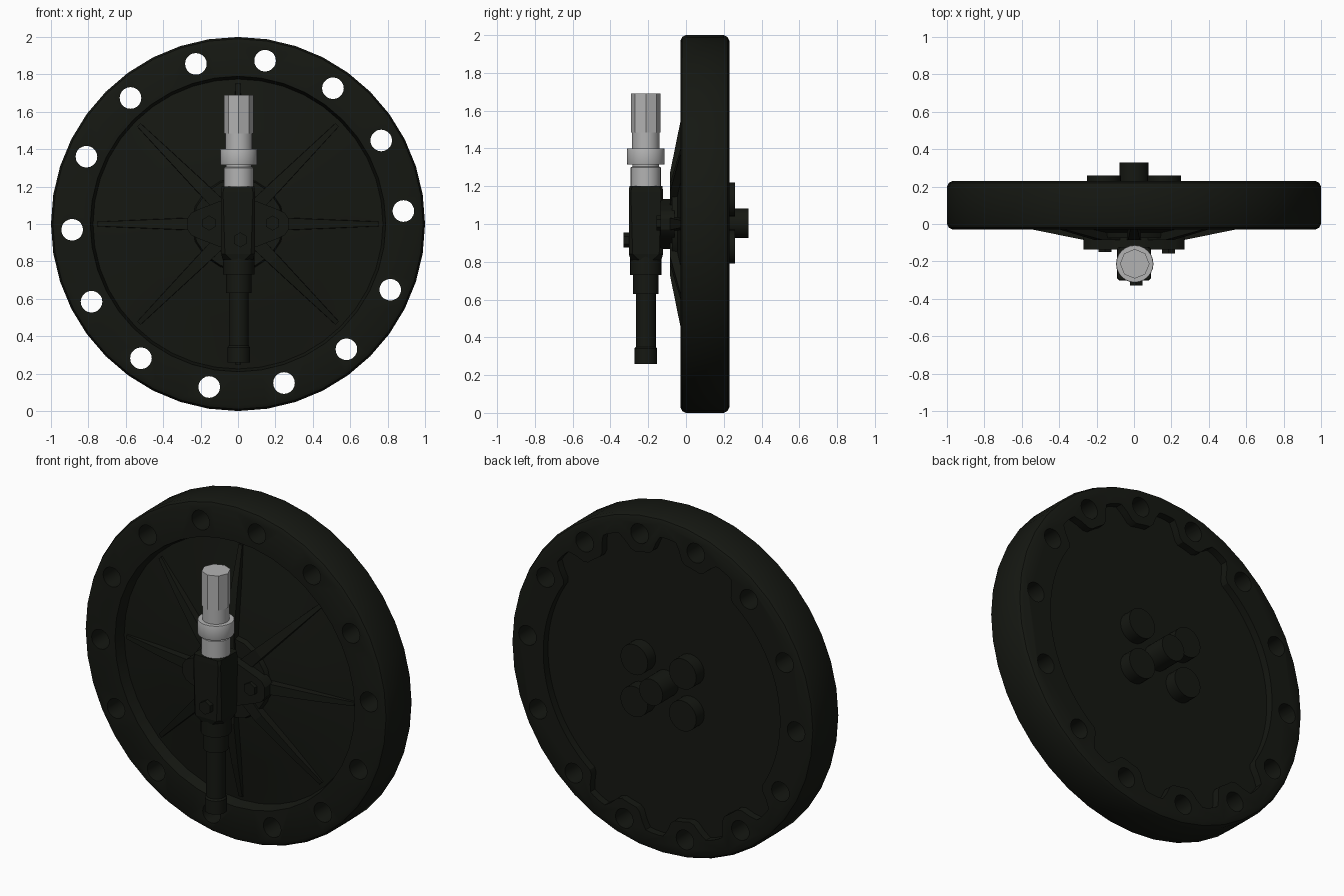
import bpy, bmesh, math
from math import sin, cos, pi, radians

if "Cube" in bpy.data.objects:
    bpy.data.objects.remove(bpy.data.objects["Cube"])


def material(name, rgb):
    m = bpy.data.materials.new(name)
    m.diffuse_color = (*rgb, 1)
    m.use_nodes = True
    m.node_tree.nodes["Principled BSDF"].inputs["Base Color"].default_value = m.diffuse_color
    return m


dark = material("dark_green", (0.0075, 0.0088, 0.006))
steel = material("steel_grey", (0.45, 0.45, 0.45))


def finish(name, bm, mat=dark, smooth=True):
    bmesh.ops.recalc_face_normals(bm, faces=bm.faces)
    me = bpy.data.meshes.new(name)
    bm.to_mesh(me)
    bm.free()
    ob = bpy.data.objects.new(name, me)
    bpy.context.collection.objects.link(ob)
    me.materials.append(mat)
    bpy.ops.object.select_all(action='DESELECT')
    ob.select_set(True)
    bpy.context.view_layer.objects.active = ob
    if smooth:
        bpy.ops.object.shade_smooth_by_angle(angle=radians(30))
    return ob


def skin(name, loops, mat=dark, smooth=True):
    """Closed solid through a list of equal-length point loops."""
    bm = bmesh.new()
    rings = [[bm.verts.new(p) for p in loop] for loop in loops]
    n = len(rings[0])
    for A, B in zip(rings, rings[1:]):
        for i in range(n):
            j = (i + 1) % n
            bm.faces.new((A[i], A[j], B[j], B[i]))
    bm.faces.new(rings[0])
    bm.faces.new(rings[-1])
    return finish(name, bm, mat, smooth)


def lathe(name, profile, axis='Y', c=(0, 0, 0), n=24, mat=dark, turn=0, smooth=True):
    """Turned shape: profile of (radius, height) along the axis, capped."""
    loops = []
    for r, t in profile:
        loop = []
        for i in range(n):
            a = 2 * pi * i / n + turn
            u, v = r * cos(a), r * sin(a)
            p = (u, t, v) if axis == 'Y' else (u, v, t)
            loop.append([p[k] + c[k] for k in range(3)])
        loops.append(loop)
    return skin(name, loops, mat, smooth)


def prism(name, outline, y0, y1):
    """Outline of (x, z) points extruded along y."""
    return skin(name, [[(x, y, z) for x, z in outline] for y in (y0, y1)])


def cut(target, cutter):
    cutter.hide_render = True
    m = target.modifiers.new("cut", 'BOOLEAN')
    m.operation, m.solver, m.object = 'DIFFERENCE', 'EXACT', cutter
    bpy.ops.object.select_all(action='DESELECT')
    target.select_set(True)
    bpy.context.view_layer.objects.active = target
    bpy.ops.object.modifier_apply(modifier=m.name)
    bpy.data.objects.remove(cutter)


# main disc with rounded rim and a shallow domed dish in the front
disc = lathe("disc", [(0.25, -0.045), (0.52, 0.0), (0.775, 0.035), (0.79, -0.03), (0.97, -0.03),
                      (0.99, -0.02), (1, 0.0), (1, 0.20), (0.99, 0.22), (0.97, 0.23)],
             c=(0, 0, 1), n=40)

# scalloped recess in the back, bulging out between the top and bottom holes
HOLES = [4.5, 30.3, 55.1, 80.6, 104.7, 130.4, 156, 182, 208, 234.2, 260, 286.1, 310.8, 336.6]
WAVES = {1, 2, 3, 4, 8, 9, 10, 11}
outline = []
for k, h in enumerate(HOLES):
    gap = (HOLES[(k + 1) % 14] - h) % 360
    for i in range(14):
        u = i / 14
        s = min(1, max(0, (0.5 - abs(u - 0.5) - 0.16) / 0.22)) if k in WAVES else 0
        r = 0.78 + 0.11 * s * s * (3 - 2 * s)
        a = radians(h + u * gap)
        outline.append((r * cos(a), 1 + r * sin(a)))
cut(disc, prism("recess_cutter", outline, 0.185, 0.4))

# ring of through holes
for h in HOLES:
    a = radians(h)
    cut(disc, lathe("hole_cutter", [(0.058, -0.2), (0.058, 0.4)],
                    c=(0.887 * cos(a), 0, 1 + 0.885 * sin(a)), n=20))
bpy.ops.object.shade_smooth_by_angle(angle=radians(30))

# eight tapering ribs on the front
for k in range(8):
    a = k * pi / 4
    loops = [[(r * cos(a) - s * sin(a), yy, 1 + r * sin(a) + s * cos(a))
              for s, yy in ((-w, 0.05), (-w * 0.85, y), (w * 0.85, y), (w, 0.05))]
             for r, w, y in [(0.0, 0.05, -0.085), (0.27, 0.037, -0.085),
                             (0.54, 0.024, -0.03), (0.75, 0.014, 0.022)]]
    skin("rib", loops, dark, False)

# hub boss and pointed mounting flange with its bolts
lathe("hub_boss", [(0.26, 0.0), (0.24, -0.075)], c=(0, 0, 1), n=16)
half = [(0.27, 0.03), (0.25, 0.06), (0.22, 0.075), (0.09, 0.125), (0.05, 0.133)]
upper = half + [(-x, z) for x, z in reversed(half)]
prism("mount_flange", [(x, 1 + z) for x, z in upper] + [(x, 1 - z) for x, z in reversed(upper)],
      -0.135, -0.06)
for x, z, y in [(-0.155, 1.005, -0.15), (0.185, 1.005, -0.157), (0.012, 0.915, -0.33)]:
    lathe("hex_bolt", [(0.04, y), (0.04, y + 0.05)], c=(x, 0, z), n=6, turn=pi / 6, smooth=False)

# valve block with chamfered corners
loops = []
for z, s, c in [(0.81, 0.082, 0.045), (0.84, 0.09, 0.02), (1.17, 0.09, 0.01), (1.2, 0.088, 0.015)]:
    q = s - c
    loops.append([(x, -0.212 + y, z) for x, y in
                  ((s, -q), (s, q), (q, s), (-q, s), (-s, q), (-s, -q), (-q, -s), (q, -s))])
skin("valve_block", loops, dark, False)

# lower stem, dark
AX = (0.004, -0.213, 0)
lathe("lower_stem", [(0.06, 0.26), (0.06, 0.34), (0.053, 0.35), (0.053, 0.63), (0.068, 0.63),
                     (0.068, 0.73), (0.083, 0.73), (0.083, 0.83)], 'Z', AX, 24)
# upper fitting, grey
lathe("upper_stem", [(0.08, 1.19), (0.08, 1.30), (0.07, 1.305), (0.07, 1.315), (0.098, 1.315),
                     (0.1, 1.32), (0.1, 1.395), (0.098, 1.40), (0.073, 1.40), (0.073, 1.50)],
      'Z', AX, 24, steel)
lathe("octagonal_cap", [(0.079, 1.485), (0.079, 1.69)], 'Z', AX, 8, steel, 0, False)

# back pads and central spindle
for sx in (-1, 1):
    for sz in (-1, 1):
        lathe("back_pad", [(0.09, 0.17), (0.09, 0.26)], c=(sx * 0.16, 0, 1.005 + sz * 0.125))
lathe("spindle", [(0.078, 0.1), (0.078, 0.33)], c=(0, 0, 1.005))
